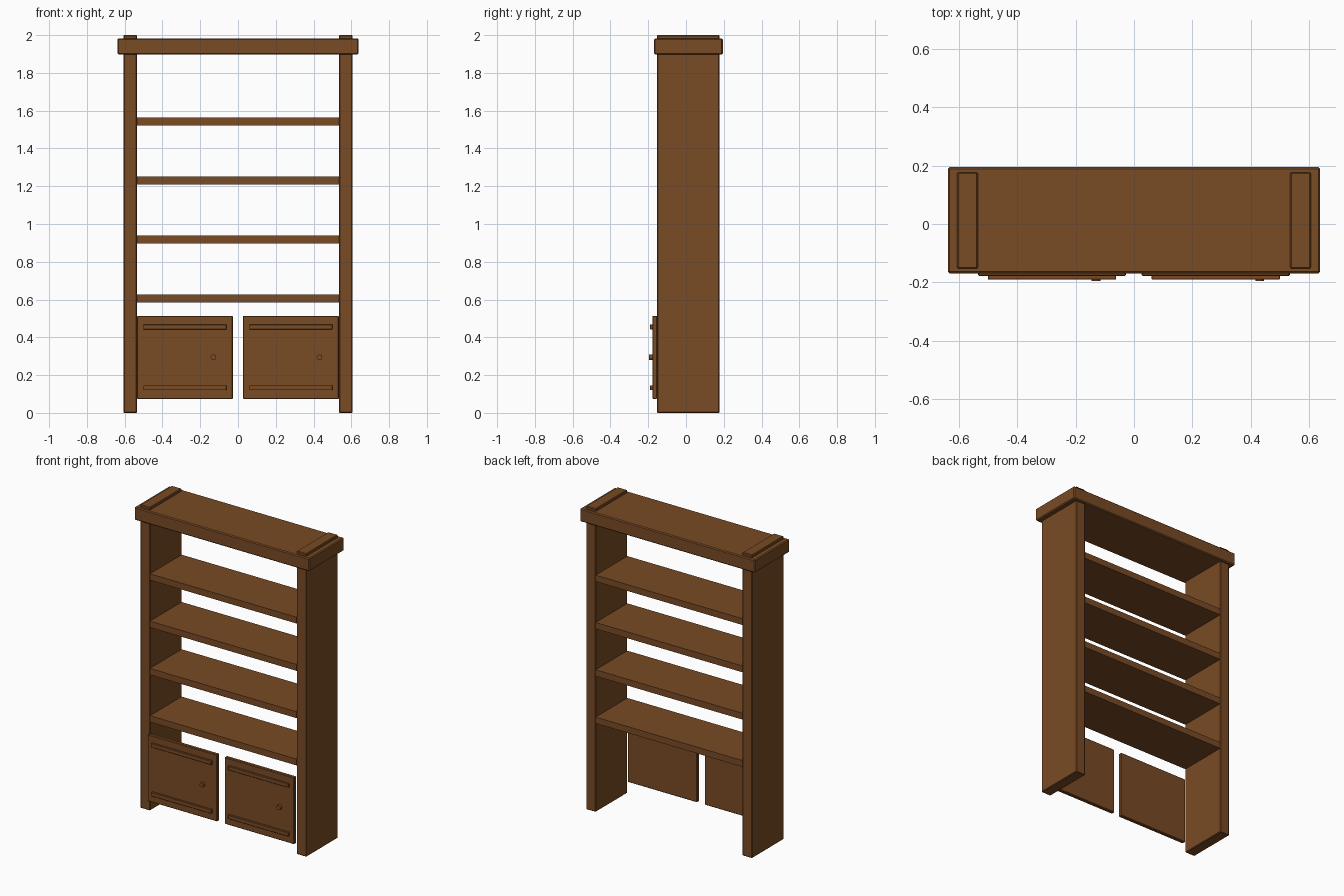
import bpy

if "Cube" in bpy.data.objects:
    bpy.data.objects.remove(bpy.data.objects["Cube"])

# Single brown wood colour
wood = bpy.data.materials.new("brown_wood")
wood.use_nodes = True
colour = (0.19, 0.07, 0.018, 1)
wood.diffuse_color = colour
wood.node_tree.nodes["Principled BSDF"].inputs["Base Color"].default_value = colour


def finish(obj, name, bevel):
    obj.name = name
    obj.data.materials.append(wood)
    if bevel:
        mod = obj.modifiers.new("soft_edges", "BEVEL")
        mod.width = bevel
        mod.segments = 1
    return obj


def board(name, x, y, z, bevel=0.0):
    """Box spanning the (low, high) pairs along each axis."""
    spans = (x, y, z)
    bpy.ops.mesh.primitive_cube_add(size=1, location=[(a + b) / 2 for a, b in spans])
    obj = bpy.context.object
    obj.scale = [b - a for a, b in spans]
    bpy.ops.object.transform_apply(location=False, rotation=False, scale=True)
    return finish(obj, name, bevel)


def knob(name, x, z, front, back, radius):
    bpy.ops.mesh.primitive_cylinder_add(
        vertices=16, radius=radius, depth=back - front,
        location=(x, (front + back) / 2, z), rotation=(1.5708, 0, 0))
    obj = finish(bpy.context.object, name, 0)
    bpy.ops.object.shade_smooth_by_angle()
    return obj


INNER, OUTER = 0.535, 0.606
DEPTH = (-0.153, 0.177)

# Upright side panels, poking slightly through the top
board("left_side", (INNER, OUTER), DEPTH, (0, 2), 0.004)
board("right_side", (-OUTER, -INNER), DEPTH, (0, 2), 0.004)

# Overhanging top
board("top_board", (-0.638, 0.638), (-0.169, 0.195), (1.897, 1.983), 0.006)

# Evenly spaced open shelves
for i in range(4):
    low = 0.585 + 0.312 * i
    board(f"shelf_{i + 1}", (-INNER, INNER), DEPTH, (low, low + 0.042))

# Two doors with battens and a knob
for side, x in (("right", -0.535), ("left", 0.026)):
    board(f"{side}_door", (x, x + 0.508), (-0.178, -0.153), (0.073, 0.514), 0.004)
    for level, z in (("lower", 0.12), ("upper", 0.442)):
        board(f"{side}_door_{level}_batten", (x + 0.034, x + 0.474),
              (-0.19, -0.175), (z, z + 0.026), 0.002)
    knob(f"{side}_door_knob", x + 0.405, 0.294, -0.195, -0.175, 0.015)
